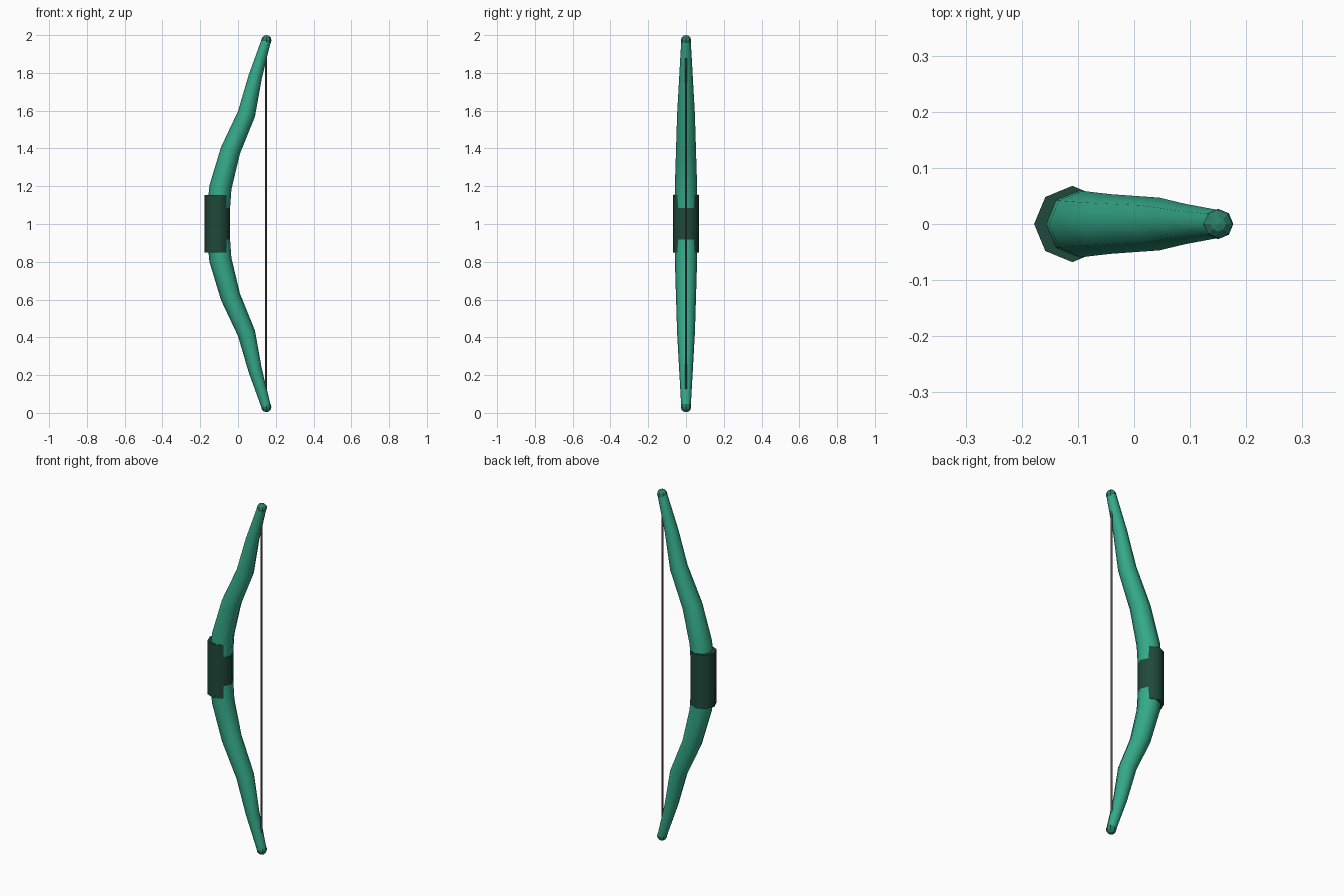
import bpy, bmesh, math
from mathutils import Vector

if "Cube" in bpy.data.objects:
    bpy.data.objects.remove(bpy.data.objects["Cube"])

SIDES = 8
ZC = 1.002


def material(name, rgb):
    m = bpy.data.materials.new(name)
    m.diffuse_color = (*rgb, 1)
    m.use_nodes = True
    m.node_tree.nodes["Principled BSDF"].inputs["Base Color"].default_value = m.diffuse_color
    return m


GREEN = material("limb_green", (0.035, 0.40, 0.25))
DARK = material("grip_dark", (0.014, 0.065, 0.043))
TIP = material("tip_green", (0.025, 0.22, 0.14))
STRING = material("string_grey", (0.13, 0.10, 0.09))


def finish(obj, name, mat, smooth=True):
    obj.name = obj.data.name = name
    obj.data.materials.append(mat)
    if smooth:
        bpy.ops.object.select_all(action='DESELECT')
        obj.select_set(True)
        bpy.context.view_layer.objects.active = obj
        bpy.ops.object.shade_smooth_by_angle(angle=math.radians(60))


def cylinder(name, mat, x, radius, height):
    bpy.ops.mesh.primitive_cylinder_add(vertices=SIDES, radius=radius, depth=height,
                                        location=(x, 0, ZC))
    finish(bpy.context.object, name, mat)


# Bow limbs: tapered octagonal sweep, half profile (x, height, radius) mirrored about the grip
half = [(-0.110, 0.0, 0.062), (-0.093, 0.192, 0.059), (-0.040, 0.387, 0.053),
        (0.045, 0.581, 0.047), (0.091, 0.777, 0.036), (0.150, 0.972, 0.025)]
path = [(x, -h, r) for x, h, r in half[:0:-1]] + half
pts = [Vector((x, 0, ZC + h)) for x, h, r in path]
bm = bmesh.new()
rings = []
for i, p in enumerate(pts):
    tangent = Vector()
    if i > 0:
        tangent += (p - pts[i - 1]).normalized()
    if i < len(pts) - 1:
        tangent += (pts[i + 1] - p).normalized()
    tangent.normalize()
    side = Vector((0, 1, 0))
    across = side.cross(tangent)
    r = path[i][2]
    rings.append([bm.verts.new(p + r * (math.cos(a) * across + math.sin(a) * side))
                  for a in (2 * math.pi * k / SIDES for k in range(SIDES))])
for lo, hi in zip(rings, rings[1:]):
    for k in range(SIDES):
        n = (k + 1) % SIDES
        bm.faces.new((lo[k], lo[n], hi[n], hi[k]))
bm.faces.new(rings[0])
bm.faces.new(rings[-1])
bmesh.ops.recalc_face_normals(bm, faces=bm.faces)
mesh = bpy.data.meshes.new("limbs")
bm.to_mesh(mesh)
bm.free()
limbs = bpy.data.objects.new("limbs", mesh)
bpy.context.collection.objects.link(limbs)
finish(limbs, "limbs", GREEN)

# Grip wrap
cylinder("grip", DARK, -0.110, 0.068, 0.305)

# Bowstring between the tips
cylinder("bowstring", STRING, 0.148, 0.005, 1.94)

# Faceted knobs at both limb ends
for name, s in (("upper_tip", 1), ("lower_tip", -1)):
    bpy.ops.mesh.primitive_uv_sphere_add(segments=SIDES, ring_count=6, radius=0.027,
                                         location=(0.150, 0, ZC + s * 0.971))
    finish(bpy.context.object, name, TIP, smooth=False)
